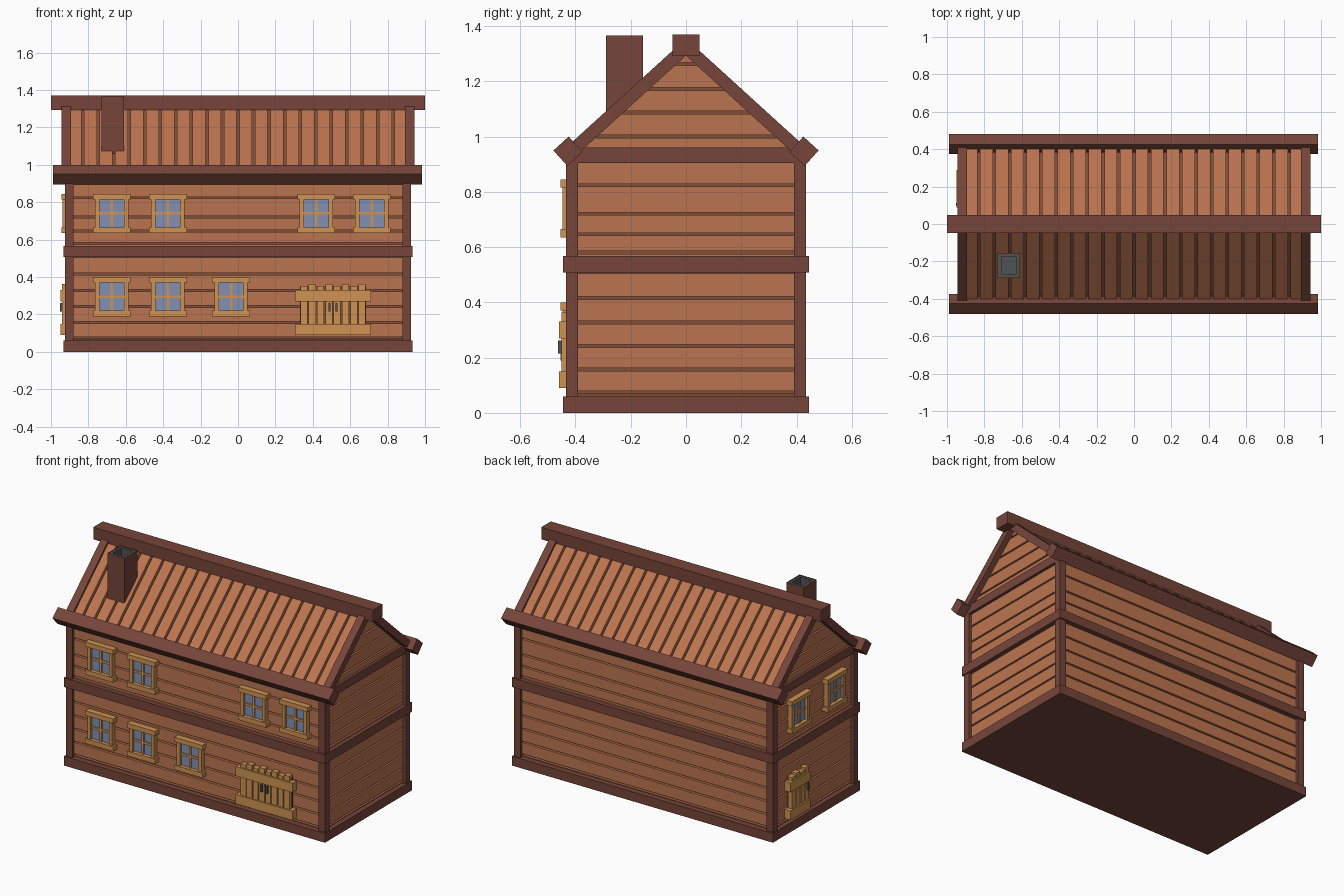
import bpy, bmesh, math
from mathutils import Matrix

if "Cube" in bpy.data.objects:
    bpy.data.objects.remove(bpy.data.objects["Cube"])

def material(name, r, g, b):
    m = bpy.data.materials.new(name)
    m.diffuse_color = (r, g, b, 1)
    m.use_nodes = True
    m.node_tree.nodes["Principled BSDF"].inputs["Base Color"].default_value = m.diffuse_color
    return m

PLANK = material("plank_wood", 0.50, 0.175, 0.08)
BEAM = material("beam_wood", 0.18, 0.06, 0.042)
TRIM = material("trim_wood", 0.62, 0.29, 0.085)
GLASS = material("glass", 0.22, 0.28, 0.45)
IRON = material("dark_grey", 0.08, 0.085, 0.09)
GAP = material("gap_wood", 0.22, 0.075, 0.04)

def finish(name, bm, mat, matrix=None):
    bmesh.ops.recalc_face_normals(bm, faces=bm.faces)
    me = bpy.data.meshes.new(name)
    bm.to_mesh(me)
    bm.free()
    me.materials.append(mat)
    ob = bpy.data.objects.new(name, me)
    bpy.context.collection.objects.link(ob)
    if matrix:
        ob.matrix_world = matrix
    return ob

def add_prism(bm, profile, x0, x1):
    """Extrude a (y, z) outline from x0 to x1."""
    a = [bm.verts.new((x0, y, z)) for y, z in profile]
    b = [bm.verts.new((x1, y, z)) for y, z in profile]
    bm.faces.new(a)
    bm.faces.new(b[::-1])
    n = len(a)
    for i in range(n):
        j = (i + 1) % n
        bm.faces.new((a[i], b[i], b[j], a[j]))

def prisms(name, items, mat):
    bm = bmesh.new()
    for it in items:
        add_prism(bm, *it)
    return finish(name, bm, mat)

def boxes(name, items, mat, matrix=None):
    """Each item is (x0, x1, y0, y1, z0, z1)."""
    bm = bmesh.new()
    for x0, x1, y0, y1, z0, z1 in items:
        add_prism(bm, [(y0, z0), (y1, z0), (y1, z1), (y0, z1)], x0, x1)
    return finish(name, bm, mat, matrix)

def ring(x, y, z0, z1, t=0.05):
    return [(-x, x, -y, -y + t, z0, z1), (-x, x, y - t, y, z0, z1),
            (-x, -x + t, -y + t, y - t, z0, z1), (x - t, x, -y + t, y - t, z0, z1)]

SLOPE = 0.91

# inner body behind the plank gaps
prisms("house_core", [([(-0.40, 0.01), (0.40, 0.01), (0.40, 0.945), (0, 1.309), (-0.40, 0.945)],
                       -0.89, 0.89)], GAP)

# horizontal wall planks, long walls and gable ends
rows = [0.06, 0.075, 0.157, 0.242, 0.327, 0.416, 0.51, 0.58, 0.646, 0.721, 0.824,
        0.91, 0.94, 1.0, 1.087, 1.172, 1.262, 1.31]
long_planks, end_planks = [], []
for lo, hi in zip(rows, rows[1:]):
    z0, z1 = lo + 0.005, hi - 0.005
    w0, w1 = (min(0.405, max(0.0, (1.315 - z) / SLOPE)) for z in (z0, z1))
    for s in (-1, 1):
        if hi < 0.92:
            long_planks.append((-0.89, 0.89, *sorted((s * 0.395, s * 0.417)), z0, z1))
        end_planks.append(([(-w0, z0), (w0, z0), (w1, z1), (-w1, z1)],
                           *sorted((s * 0.88, s * 0.907))))
boxes("long_wall_planks", long_planks, PLANK)
prisms("end_wall_planks", end_planks, PLANK)

# timber frame
boxes("base_beams", ring(0.933, 0.445, 0, 0.06), BEAM)
boxes("base_floor", [(-0.89, 0.89, -0.40, 0.40, 0, 0.02)], BEAM)
boxes("middle_beams", ring(0.933, 0.445, 0.508, 0.567), BEAM)
boxes("top_plates", ring(0.925, 0.42, 0.905, 0.96), BEAM)
posts = []
for sx in (-1, 1):
    for sy in (-1, 1):
        posts.append((*sorted((sx * 0.88, sx * 0.926)), *sorted((sy * 0.39, sy * 0.434)), 0.02, 0.93))
boxes("corner_posts", posts, BEAM)

# roof boards with narrow gaps, and sloping end rafters
boards, rafters = [], []
for s in (-1, 1):
    sheet = [(0, 1.338), (s * 0.43, 1.338 - SLOPE * 0.43),
             (s * 0.43, 1.305 - SLOPE * 0.43), (0, 1.305)]
    for k in range(-11, 11):
        boards.append((sheet, max(-0.9, k * 0.083 + 0.007), min(0.9, (k + 1) * 0.083 - 0.007)))
    rafter = [(0, 1.355), (s * 0.43, 1.355 - SLOPE * 0.43),
              (s * 0.43, 1.293 - SLOPE * 0.43), (0, 1.293)]
    for e in (-1, 1):
        rafters.append((rafter, *sorted((e * 0.893, e * 0.943))))
prisms("roof_boards", boards, PLANK)
prisms("end_rafters", rafters, BEAM)

# ridge beam and tilted eave beams
boxes("ridge_beam", [(-1, 1, -0.049, 0.049, 1.292, 1.37)], BEAM)
for side, s in (("front", -1), ("back", 1)):
    m = Matrix.Translation((0, s * 0.427, 0.947)) @ Matrix.Rotation(-s * math.atan(SLOPE), 4, 'X')
    boxes(side + "_eave_beam", [(-0.99, 0.985, -0.0375, 0.0375, -0.0375, 0.0375)], BEAM, m)

# chimney
def tube(w, d, t, z0, z1):
    return [(x0, x1, y0, y1, z0, z1) for x0, x1, y0, y1 in (
        (-w, w, -d, -d + t), (-w, w, d - t, d),
        (-w, -w + t, -d + t, d - t), (w - t, w, -d + t, d - t))]
at_chimney = Matrix.Translation((-0.67, -0.222, 0))
boxes("chimney", tube(0.061, 0.067, 0.006, 1.06, 1.366), BEAM, at_chimney)
boxes("chimney_lining", tube(0.055, 0.061, 0.016, 1.2, 1.364)
      + [(-0.04, 0.04, -0.046, 0.046, 1.2, 1.29)], IRON, at_chimney)

# windows and doors are modelled facing -y, with y = 0 on the wall face
def place(wall, along, z):
    if wall == "front":
        return Matrix.Translation((along, -0.417, z))
    return Matrix.Translation((-0.907, along, z)) @ Matrix.Rotation(-math.pi / 2, 4, 'Z')

def window(name, m):
    frame = [(-0.101, 0.101, -0.038, 0.01, z - 0.015, z + 0.015) for z in (-0.09, 0.09)]
    frame += [(x - 0.012, x + 0.012, -0.03, 0.01, -0.08, 0.08) for x in (-0.077, 0.077)]
    frame += [(-0.007, 0.007, -0.022, 0, -0.08, 0.08), (-0.07, 0.07, -0.022, 0, -0.007, 0.007)]
    boxes(name + "_frame", frame, TRIM, m)
    boxes(name + "_glass", [(-0.07, 0.07, -0.014, 0.005, -0.08, 0.08)], GLASS, m)

def door(name, m, leaves):
    parts, handles = [], []
    for c, s in leaves:
        for i in range(4):
            x = c + (i - 1.5) * 0.0445
            parts.append((x - 0.019, x + 0.019, -0.034, 0.005, 0.095, 0.352 + 0.012 * (i % 2)))
        x0, x1 = sorted((c - s * 0.088, c + s * 0.114))
        parts += [(x0, x1, -0.043, 0, z, z + 0.06) for z in (0.09, 0.27)]
        h = c - s * 0.07
        handles.append((h - 0.006, h + 0.006, -0.046, -0.02, 0.215, 0.262))
    boxes(name, parts, TRIM, m)
    boxes(name + "_backing", [(c - 0.088, c + 0.088, -0.012, 0, 0.1, 0.35) for c, s in leaves], GAP, m)
    boxes(name + "_handles", handles, IRON, m)

for i, x in enumerate((-0.675, -0.375, -0.037)):
    window(f"lower_window_{i + 1}", place("front", x, 0.295))
for i, x in enumerate((-0.675, -0.375, 0.418, 0.715)):
    window(f"upper_window_{i + 1}", place("front", x, 0.74))
for i, y in enumerate((0.165, -0.2)):
    window(f"side_window_{i + 1}", place("left", y, 0.74))
door("double_door", place("front", 0.508, 0), [(-0.089, -1), (0.089, 1)])
door("side_door", place("left", 0.165, 0), [(-0.01, -1)])
